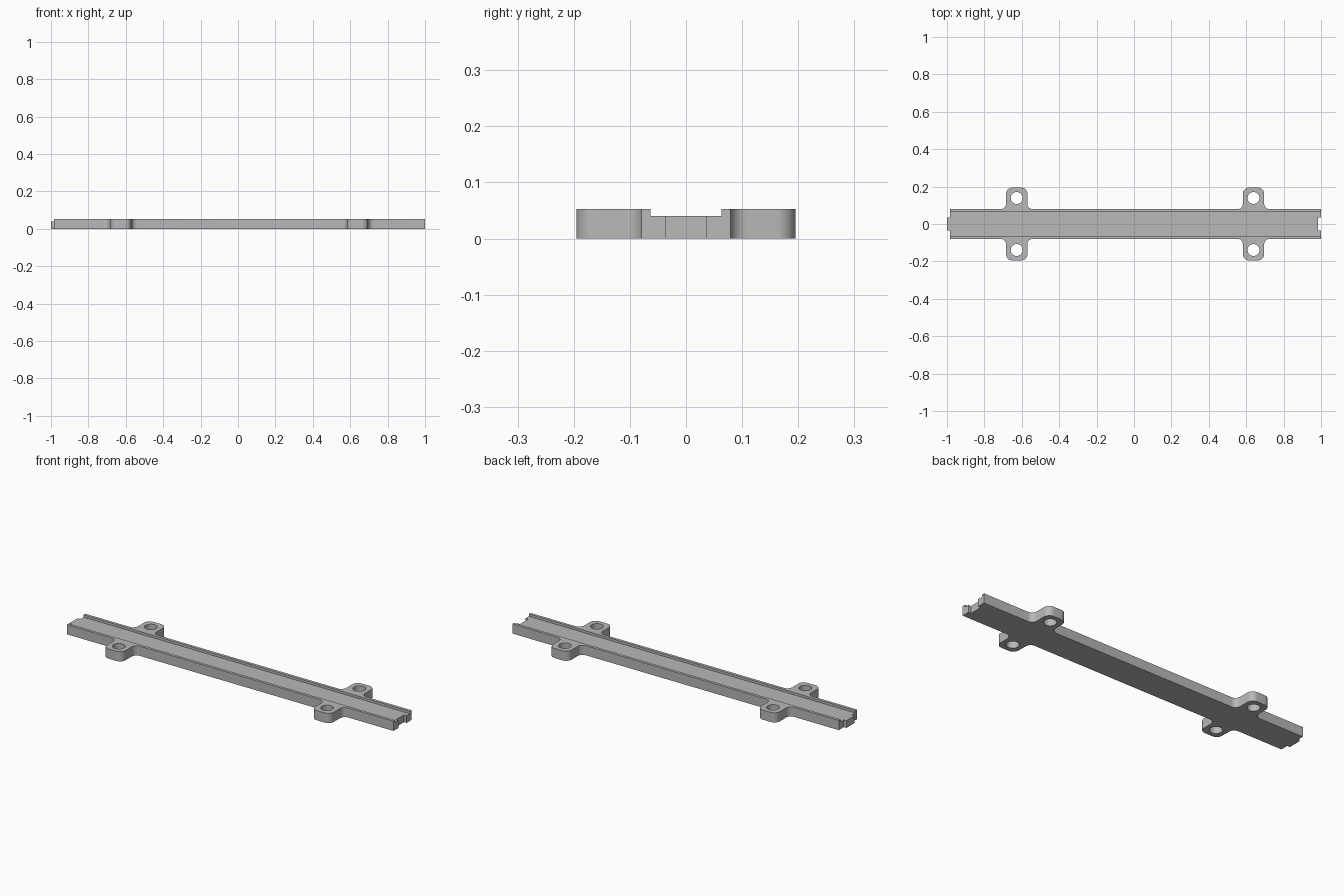
import bpy
import bmesh
from math import sin, cos, pi, radians
from mathutils import Vector, Matrix

cube = bpy.data.objects.get("Cube")
if cube:
    bpy.data.objects.remove(cube, do_unlink=True)

HEIGHT, FLOOR = 0.053, 0.04
X0, X1 = -0.984, 1.0          # rail ends
JOINT, KEY = 0.016, 0.036     # depth and half width of the end joint
RAIL, EAR = 0.079, 0.195      # half widths of rail and ears
EAR_X, EAR_HALF = (-0.627, 0.639), 0.057
HOLE_Y, HOLE_R = 0.139, 0.032

grey = bpy.data.materials.new("mid grey")
grey.use_nodes = True
colour = (0.48, 0.48, 0.48, 1)
grey.diffuse_color = colour
grey.node_tree.nodes["Principled BSDF"].inputs["Base Color"].default_value = colour


def make_object(name, bm):
    bmesh.ops.recalc_face_normals(bm, faces=bm.faces)
    mesh = bpy.data.meshes.new(name)
    bm.to_mesh(mesh)
    bm.free()
    mesh.materials.append(grey)
    ob = bpy.data.objects.new(name, mesh)
    bpy.context.collection.objects.link(ob)
    return ob


def rounded(corners, steps=10):
    """Replace each right-angled corner (x, y, radius) by an arc."""
    out = []
    for i, (x, y, r) in enumerate(corners):
        p = Vector((x, y))
        if r == 0:
            out.append(p)
            continue
        a = (Vector(corners[i - 1][:2]) - p).normalized()
        b = (Vector(corners[(i + 1) % len(corners)][:2]) - p).normalized()
        centre = p + (a + b) * r
        for k in range(steps + 1):
            t = k / steps * pi / 2
            out.append(centre - b * r * cos(t) - a * r * sin(t))
    return out


# Rail outline: lower side with ears, slot, upper side with ears, tab
def ear(x):
    return [(x - EAR_HALF, -RAIL, 0.03), (x - EAR_HALF, -EAR, 0.034),
            (x + EAR_HALF, -EAR, 0.034), (x + EAR_HALF, -RAIL, 0.03)]


side = [(X0, -RAIL, 0)] + ear(EAR_X[0]) + ear(EAR_X[1]) + [(X1, -RAIL, 0)]
slot = [(X1, -KEY, 0), (X1 - JOINT, -KEY, 0), (X1 - JOINT, KEY, 0), (X1, KEY, 0)]
tab = [(X0, KEY, 0), (X0 - JOINT, KEY, 0), (X0 - JOINT, -KEY, 0), (X0, -KEY, 0)]
outline = side + slot + [(x, -y, r) for x, y, r in reversed(side)] + tab

bm = bmesh.new()
base = bm.faces.new([bm.verts.new((p.x, p.y, 0)) for p in rounded(outline)])
top = bmesh.ops.extrude_face_region(bm, geom=[base])
bmesh.ops.translate(bm, vec=(0, 0, HEIGHT),
                    verts=[g for g in top["geom"] if isinstance(g, bmesh.types.BMVert)])
rail = make_object("rail_with_ears", bm)

# Cutter for the long channel
bm = bmesh.new()
bmesh.ops.create_cube(bm, size=1, matrix=Matrix.Translation((0, 0, FLOOR + 0.05))
                      @ Matrix.Diagonal((2.2, 0.127, 0.1, 1)))
cutters = [make_object("channel_cutter", bm)]

# Cutter for the four screw holes
bm = bmesh.new()
for x in EAR_X:
    for s in (-1, 1):
        bmesh.ops.create_cone(bm, cap_ends=True, segments=40, radius1=HOLE_R,
                              radius2=HOLE_R, depth=0.3,
                              matrix=Matrix.Translation((x, s * HOLE_Y, 0)))
cutters.append(make_object("hole_cutter", bm))

for cutter in cutters:
    cutter.hide_render = True
    cut = rail.modifiers.new(cutter.name, 'BOOLEAN')
    cut.operation = 'DIFFERENCE'
    cut.solver = 'EXACT'
    cut.object = cutter

# Bake the cuts, then drop the cutters
graph = bpy.context.evaluated_depsgraph_get()
baked = bpy.data.meshes.new_from_object(rail.evaluated_get(graph))
rail.modifiers.clear()
rail.data = baked
baked.materials.clear()
baked.materials.append(grey)
for cutter in cutters:
    bpy.data.objects.remove(cutter, do_unlink=True)

for ob in bpy.context.selected_objects:
    ob.select_set(False)
rail.select_set(True)
bpy.context.view_layer.objects.active = rail
bpy.ops.object.shade_smooth_by_angle(angle=radians(30))
